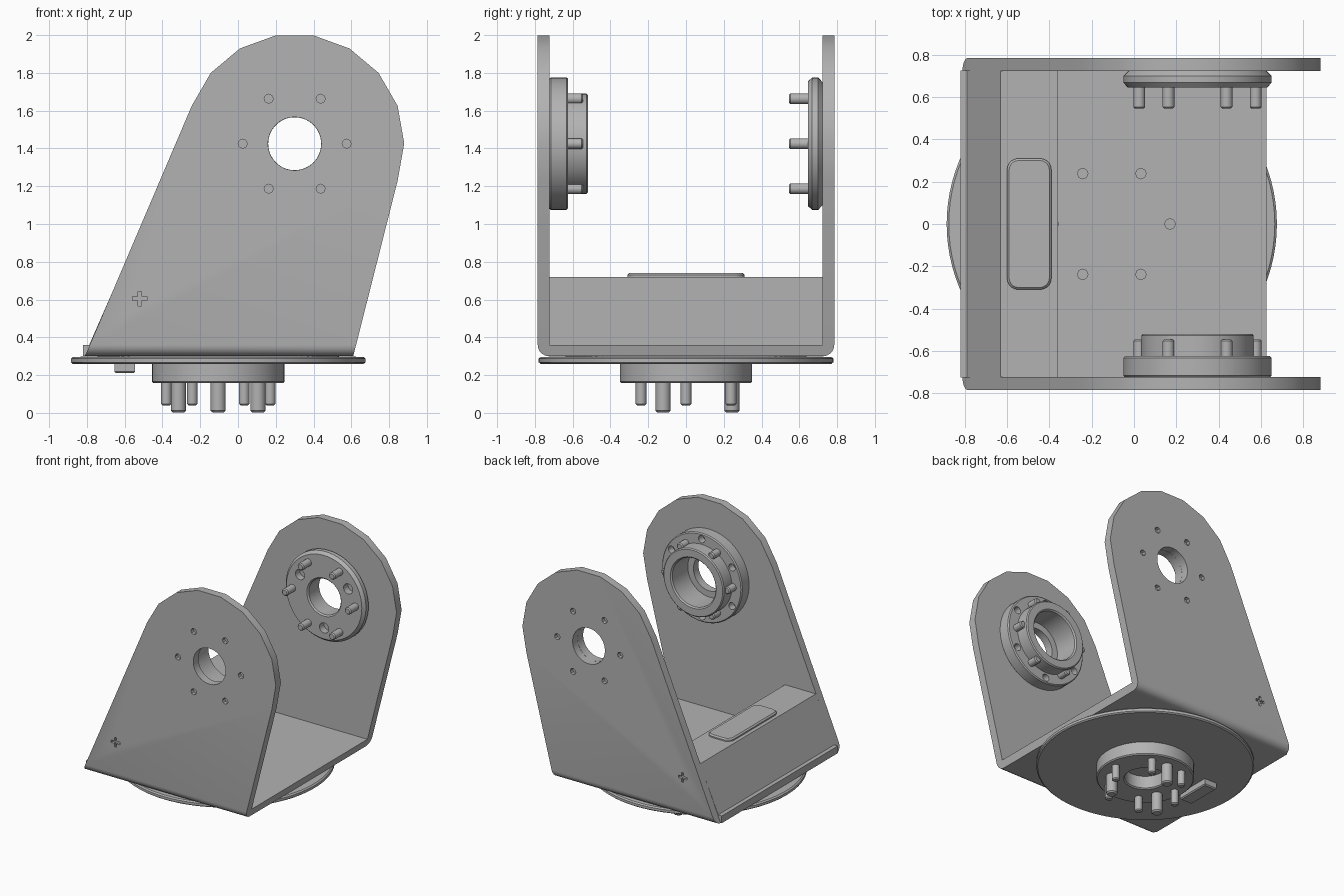
import bpy, bmesh
from math import cos, sin, pi, radians
from mathutils import Matrix

cube = bpy.data.objects.get("Cube")
if cube:
    bpy.data.objects.remove(cube)

grey = bpy.data.materials.new("plain_grey")
grey.use_nodes = True
colour = (0.45, 0.45, 0.45, 1)
grey.diffuse_color = colour
grey.node_tree.nodes["Principled BSDF"].inputs["Base Color"].default_value = colour

# Working frames: local z is the turning axis
PAN = Matrix.Translation((-0.105, 0, 0))
TILT = Matrix.Translation((0.3, 0, 1.425)) @ Matrix.Rotation(pi / 2, 4, 'X')
WORLD = Matrix()


def finish(name, bm, frame=WORLD):
    bmesh.ops.transform(bm, matrix=frame, verts=bm.verts)
    bmesh.ops.recalc_face_normals(bm, faces=bm.faces)
    mesh = bpy.data.meshes.new(name)
    bm.to_mesh(mesh)
    bm.free()
    mesh.materials.append(grey)
    obj = bpy.data.objects.new(name, mesh)
    bpy.context.collection.objects.link(obj)
    return obj


def smooth(obj):
    bpy.ops.object.select_all(action='DESELECT')
    obj.select_set(True)
    bpy.context.view_layer.objects.active = obj
    bpy.ops.object.shade_smooth_by_angle(angle=radians(30))
    return obj


def lathe(name, profile, frame, sides=64):
    """Closed (radius, height) outline turned into a ring."""
    bm = bmesh.new()
    rings = [[bm.verts.new((r * cos(2 * pi * i / sides), r * sin(2 * pi * i / sides), h))
              for r, h in profile] for i in range(sides)]
    n = len(profile)
    for i in range(sides):
        a, b = rings[i], rings[(i + 1) % sides]
        for j in range(n):
            k = (j + 1) % n
            bm.faces.new((a[j], b[j], b[k], a[k]))
    return finish(name, bm, frame)


def add_rod(bm, x, y, z0, z1, r, sides, chamfer=0.0):
    rod = bmesh.ops.create_cone(bm, cap_ends=True, segments=sides, radius1=r, radius2=r,
                                depth=abs(z1 - z0),
                                matrix=Matrix.Translation((x, y, (z0 + z1) / 2)))
    if chamfer:
        rim = [e for e in {e for v in rod["verts"] for e in v.link_edges}
               if abs(e.verts[0].co.z - z1) < 1e-4 and abs(e.verts[1].co.z - z1) < 1e-4]
        bmesh.ops.bevel(bm, geom=rim, offset=chamfer, segments=1, affect='EDGES')


def rods(name, frame, count, start, ring, z0, z1, r, sides=20, chamfer=0.0):
    """Circle of equal rods, used for pins and for hole cutters."""
    bm = bmesh.new()
    for i in range(count):
        a = radians(start) + 2 * pi * i / count
        add_rod(bm, ring * cos(a), ring * sin(a), z0, z1, r, sides, chamfer)
    return finish(name, bm, frame)


def box(name, x0, x1, y0, y1, z0, z1):
    bm = bmesh.new()
    size = Matrix.Diagonal((x1 - x0, y1 - y0, z1 - z0, 1))
    centre = Matrix.Translation(((x0 + x1) / 2, (y0 + y1) / 2, (z0 + z1) / 2))
    bmesh.ops.create_cube(bm, size=1, matrix=centre @ size)
    return finish(name, bm)


def cut(obj, *cutters):
    bpy.context.view_layer.objects.active = obj
    for cutter in cutters:
        mod = obj.modifiers.new("cut", 'BOOLEAN')
        mod.operation, mod.solver, mod.object = 'DIFFERENCE', 'EXACT', cutter
        bpy.ops.object.modifier_apply(modifier=mod.name)
        bpy.data.objects.remove(cutter)
    return obj


def prism(outline, half_y):
    """Outline in x and z, extruded along y."""
    bm = bmesh.new()
    face = bm.faces.new([bm.verts.new((x, -half_y, z)) for x, z in outline])
    new = bmesh.ops.extrude_face_region(bm, geom=[face])["geom"]
    bmesh.ops.translate(bm, vec=(0, 2 * half_y, 0),
                        verts=[v for v in new if isinstance(v, bmesh.types.BMVert)])
    return bm


# U bracket: arms with round tops, bent up from the floor
arc = [(0.3 + 0.58 * cos(radians(a)), 1.427 + 0.58 * sin(radians(a)))
       for a in range(-20, 161, 20)]
bm = prism([(-0.81, 0.3), (0.61, 0.3)] + arc, 0.785)
bends = [e for e in bm.edges
         if all(v.co.z < 0.31 for v in e.verts)
         and abs(e.verts[0].co.y - e.verts[1].co.y) < 0.01]
bmesh.ops.bevel(bm, geom=bends, offset=0.06, segments=5, profile=0.5, affect='EDGES')
bracket = finish("u_bracket", bm)
cutters = [box("gap", -2, 2, -0.722, 0.722, 0.36, 3),
           rods("bores", TILT, 1, 0, 0, -1, 1, 0.141, 48),
           rods("floor_holes", PAN, 6, 0, 0.275, 0.33, 0.4, 0.025, 8)]
for s in (-1, 1):
    cutters.append(rods("arm_holes", TILT, 6, 0, 0.275, s * 0.755, s * 0.85, 0.024, 8))
    y0, y1 = sorted((s * 0.765, s * 0.85))
    cutters.append(box("cross_bar", -0.558, -0.482, y0, y1, 0.595, 0.615))
    cutters.append(box("cross_post", -0.53, -0.51, y0, y1, 0.567, 0.643))
smooth(cut(bracket, *cutters))
box("floor_lip", -0.82, -0.75, -0.725, 0.725, 0.302, 0.359)

# Wedge housing on the floor, with a rounded raised pad
finish("wedge_housing", prism([(-0.79, 0.355), (-0.36, 0.355), (-0.36, 0.72), (-0.63, 0.72)], 0.724))
bm = bmesh.new()
bmesh.ops.create_cube(bm, size=1, matrix=Matrix.Translation((-0.495, 0, 0.725))
                      @ Matrix.Diagonal((0.21, 0.62, 0.03, 1)))
upright = [e for e in bm.edges if abs(e.verts[0].co.z - e.verts[1].co.z) > 0.01]
bmesh.ops.bevel(bm, geom=upright, offset=0.055, segments=5, profile=0.5, affect='EDGES')
top = [e for e in bm.edges if all(v.co.z > 0.739 for v in e.verts)]
bmesh.ops.bevel(bm, geom=top, offset=0.01, segments=1, affect='EDGES')
smooth(finish("raised_pad", bm))

# Turntable disc and hub under the floor
smooth(lathe("turntable_disc", [(0.001, 0.26), (0.77, 0.26), (0.78, 0.268), (0.78, 0.287),
                                (0.77, 0.296), (0.6, 0.301), (0.001, 0.301)], PAN, 96))
smooth(lathe("turntable_hub", [(0.145, 0.165), (0.155, 0.157), (0.342, 0.157), (0.35, 0.165),
                               (0.35, 0.262), (0.145, 0.262)], PAN))
smooth(rods("hub_screws", PAN, 6, 0, 0.275, 0.2, 0.04, 0.028, 20, 0.008))
smooth(rods("hub_dowels", PAN, 3, 90, 0.243, 0.2, 0.002, 0.04, 20, 0.01))
bm = bmesh.new()
bmesh.ops.create_cube(bm, size=1, matrix=Matrix.Translation((-0.6, 0, 0.237))
                      @ Matrix.Diagonal((0.11, 0.28, 0.054, 1)))
low = [e for e in bm.edges if all(v.co.z < 0.22 for v in e.verts)]
bmesh.ops.bevel(bm, geom=low, offset=0.008, segments=1, affect='EDGES')
finish("stop_block", bm)

# Back arm flange: thin chamfered ring with three dowel holes
flange = lathe("back_flange", [(0.14, -0.724), (0.325, -0.724), (0.35, -0.7), (0.35, -0.668),
                               (0.33, -0.645), (0.15, -0.645), (0.14, -0.655)], TILT)
smooth(cut(flange, rods("dowel_holes", TILT, 3, 30, 0.243, -0.7, -0.6, 0.04)))
smooth(rods("back_flange_screws", TILT, 6, 0, 0.275, -0.68, -0.545, 0.028, 20, 0.008))

# Front arm flange: thick ring with small holes and a raised bearing collar
flange = lathe("front_flange", [(0.19, 0.724), (0.342, 0.724), (0.35, 0.716), (0.35, 0.632),
                                (0.342, 0.624), (0.19, 0.624)], TILT)
smooth(cut(flange, rods("small_holes", TILT, 6, 30, 0.305, 0.68, 0.6, 0.028)))
smooth(lathe("bearing_collar", [(0.19, 0.63), (0.265, 0.63), (0.265, 0.527), (0.257, 0.519),
                                (0.2, 0.519), (0.19, 0.529)], TILT))
smooth(rods("front_flange_screws", TILT, 6, 0, 0.275, 0.66, 0.545, 0.028, 20, 0.008))
